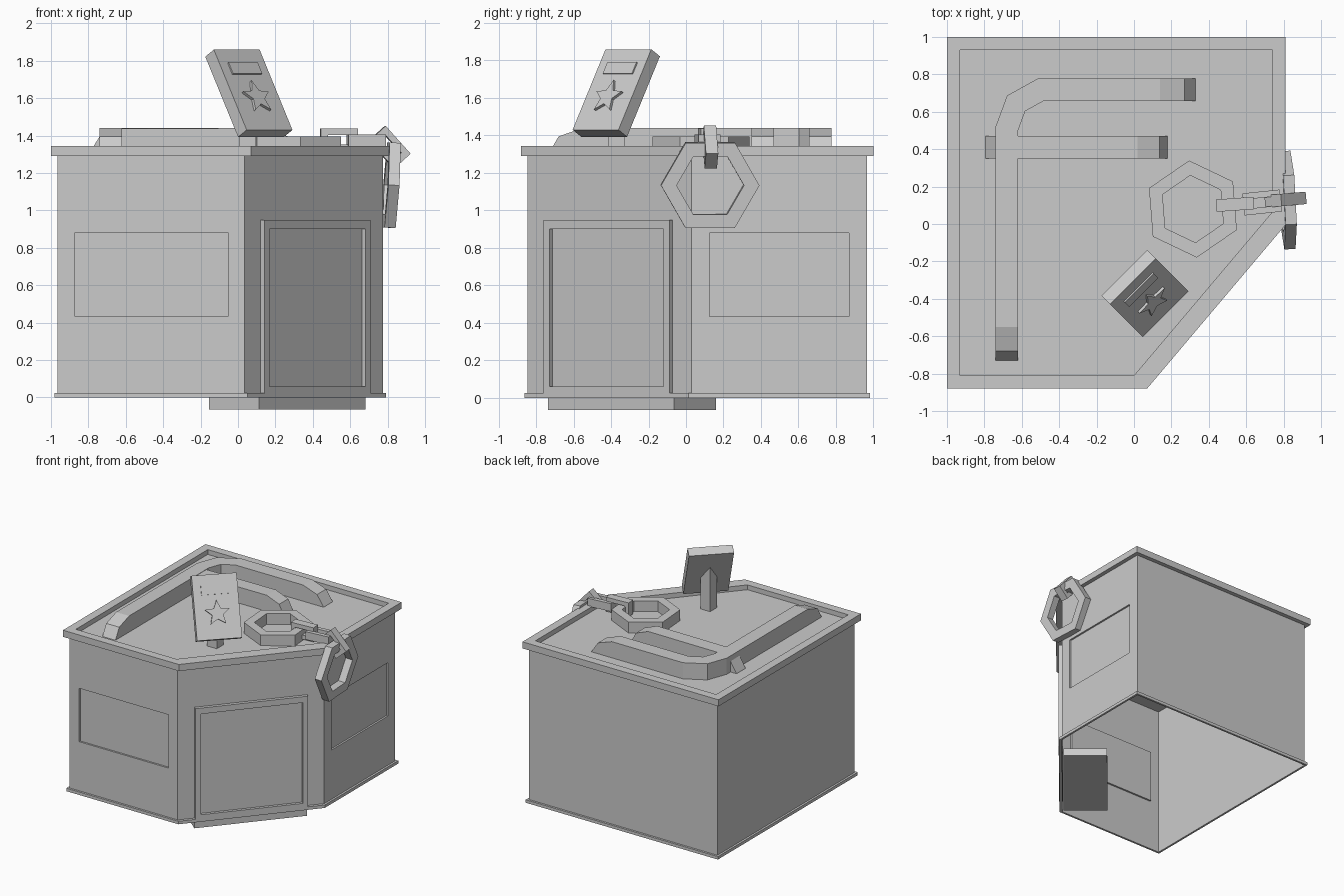
import bpy, bmesh
from math import pi, sin, cos, radians
from mathutils import Matrix, Vector

if "Cube" in bpy.data.objects:
    bpy.data.objects.remove(bpy.data.objects["Cube"])

T = Matrix.Translation


def R(deg, axis):
    return Matrix.Rotation(radians(deg), 4, axis)


def make(name, verts, faces, mat=Matrix(), recalc=True):
    me = bpy.data.meshes.new(name)
    me.from_pydata([mat @ Vector(v) for v in verts], [], faces)
    bm = bmesh.new()
    bm.from_mesh(me)
    bmesh.ops.remove_doubles(bm, verts=bm.verts, dist=1e-5)
    if recalc:
        bmesh.ops.recalc_face_normals(bm, faces=bm.faces)
    bm.to_mesh(me)
    bm.free()
    ob = bpy.data.objects.new(name, me)
    bpy.context.collection.objects.link(ob)
    return ob


def prism(name, poly, z0, z1, mat=Matrix(), bottom=True):
    n = len(poly)
    verts = [(x, y, z) for z in (z0, z1) for x, y in poly]
    faces = [(i, (i + 1) % n, n + (i + 1) % n, n + i) for i in range(n)]
    faces.append(tuple(range(n, 2 * n)))
    if bottom:
        faces.append(tuple(reversed(range(n))))
    return make(name, verts, faces, mat)


def frame(name, outer, inner, z0, z1, mat=Matrix()):
    """Closed ring between two matching outlines."""
    n = len(outer)
    loops = [(outer, z0), (outer, z1), (inner, z1), (inner, z0)]
    verts = [(x, y, z) for p, z in loops for x, y in p]
    faces = [(a * n + i, a * n + (i + 1) % n, (a + 1) % 4 * n + (i + 1) % n, (a + 1) % 4 * n + i)
             for a in range(4) for i in range(n)]
    return make(name, verts, faces, mat)


def rect(x0, x1, y0, y1):
    return [(x0, y0), (x1, y0), (x1, y1), (x0, y1)]


def box2(w, h):
    return rect(-w / 2, w / 2, -h / 2, h / 2)


def ngon(r, n=6, turn=0.0):
    return [(r * cos(turn + 2 * pi * i / n), r * sin(turn + 2 * pi * i / n)) for i in range(n)]


def plan(d):
    """Corner-cut building outline grown by d, counter-clockwise from front left."""
    return [(-0.965 - d, -0.845 - d), (0.035 + d, -0.845 - d), (0.775 + d, 0.03 - d),
            (0.775 + d, 0.965 + d), (-0.965 - d, 0.965 + d)]


FLOOR, EAVE, TOP = 1.305, 1.29, 1.345

# Walls: open at the bottom, with shallow recessed windows in front and right walls
verts, faces = [], []
P = plan(0)
windows = {0: (0.09, 0.915), 2: (0.095, 0.84)}
for i in range(5):
    a, b = Vector(P[i]), Vector(P[(i + 1) % 5])
    L = (b - a).length
    t = (b - a) / L
    inward = Vector((-t.y, t.x))

    def add(pts, depth=0.0):
        k = len(verts)
        for s, z in pts:
            q = a + t * s + inward * depth
            verts.append((q.x, q.y, z))
        return list(range(k, k + 4))

    o = add(rect(0, L, 0, EAVE))
    if i in windows:
        hole = rect(*windows[i], 0.435, 0.88)
        h, d = add(hole), add(hole, 0.015)
        for p, q in ((o, h), (h, d)):
            faces += [(p[j], p[(j + 1) % 4], q[(j + 1) % 4], q[j]) for j in range(4)]
        faces.append(tuple(d))
    else:
        faces.append(tuple(o))
make("walls", verts, faces, recalc=False)

# Roof deck, parapet and base trim
prism("roof_deck", plan(-0.033), EAVE, FLOOR)
frame("parapet", plan(0.035), plan(-0.035), EAVE, TOP)
frame("base_trim", plan(0.017), plan(0), 0, 0.025)

# Door on the cut corner: local x along wall, y up, z outward
a, b = Vector(P[1]), Vector(P[2])
t = (b - a).normalized()
mid = (a + b) / 2
door_m = Matrix(((t.x, 0, t.y, mid.x), (t.y, 0, -t.x, mid.y), (0, 1, 0, 0), (0, 0, 0, 1)))
frame("door_frame", rect(-0.44, 0.44, 0.02, 0.95), rect(-0.398, 0.398, 0.06, 0.90), -0.005, 0.027, door_m)
prism("door_panel", rect(-0.398, 0.398, 0.06, 0.90), -0.005, 0.003, door_m)

# Door step
step_m = door_m @ R(90, 'X')
prism("door_step", rect(-0.44, 0.44, -0.36, -0.01), 0, 0.065, step_m, bottom=False)


# Roof ducts: rectangular section swept along a path with sloped ends
def duct(name, path):
    pts = [Vector(p[:2]) for p in path]
    verts, faces = [], []
    n = len(pts)
    for i, p in enumerate(pts):
        d0 = (p - pts[i - 1]).normalized() if i else (pts[1] - p).normalized()
        d1 = (pts[i + 1] - p).normalized() if i < n - 1 else d0
        m = (d0 + d1).normalized()
        side = Vector((-m.y, m.x)) * 0.06 / m.dot(d0)
        l, r = p + side, p - side
        verts += [(l.x, l.y, FLOOR), (r.x, r.y, FLOOR), (r.x, r.y, path[i][2]), (l.x, l.y, path[i][2])]
    for i in range(n - 1):
        k = 4 * i
        faces += [(k + j, k + (j + 1) % 4, k + 4 + (j + 1) % 4, k + 4 + j) for j in range(4)]
    faces += [(0, 1, 2, 3), tuple(range(4 * n - 4, 4 * n))]
    make(name, verts, faces)


LOW, MID, HIGH = FLOOR + 0.002, 1.395, 1.44
duct("long_duct", [(-0.68, -0.73, LOW), (-0.68, -0.68, MID), (-0.68, -0.55, HIGH), (-0.68, 0.51, HIGH),
                   (-0.63, 0.645, HIGH), (-0.5, 0.717, HIGH), (0.14, 0.717, HIGH),
                   (0.27, 0.717, MID), (0.33, 0.717, LOW)])
duct("short_duct", [(-0.795, 0.41, LOW), (-0.74, 0.41, MID), (-0.64, 0.41, HIGH - 0.003),
                    (0.02, 0.41, HIGH), (0.135, 0.41, MID), (0.18, 0.41, LOW)])

# Tilted sign board with raised star and plate
u = Vector((1, 1, 0)).normalized()
n = Vector((0.612, -0.612, 0.5)).normalized()
v = n.cross(u)
c = Vector((0.081, -0.395, 1.645))
sign_m = Matrix((u, v, n)).transposed().to_4x4()
sign_m.translation = c
prism("sign_board", box2(0.346, 0.496), -0.075, 0, sign_m)
star = [((0.1 if i % 2 == 0 else 0.045) * sin(i * pi / 5),
         (0.1 if i % 2 == 0 else 0.045) * cos(i * pi / 5)) for i in range(10)]
prism("sign_star", star, -0.01, 0.015, sign_m @ T((0, -0.05, 0)))
prism("sign_plate", box2(0.22, 0.07), -0.01, 0.008, sign_m @ T((0, 0.13, 0)))

# Sign post, its top cut to the slope of the board
post = prism("sign_post", rect(0.005, 0.095, -0.415, -0.325), FLOOR - 0.01, 1.6)
for p in post.data.vertices:
    if p.co.z > 1.5:
        q = c - n * 0.04
        p.co.z = q.z - (n.x * (p.co.x - q.x) + n.y * (p.co.y - q.y)) / n.z

# Handcuff rings: one flat on the roof, one hanging over the edge
flat_m = T((0.315, 0.08, 0)) @ R(34.5, 'Z')
frame("flat_cuff", ngon(0.26), ngon(0.18), FLOOR, 1.395, flat_m)
hang = Matrix(((0, 0, 1, 0), (1, 0, 0, 0), (0, 1, 0, 0), (0, 0, 0, 1)))
hang_m = T((0.82, 0.128, 1.135)) @ R(3, 'Z') @ R(3.5, 'Y') @ hang
frame("hanging_cuff", ngon(0.263), ngon(0.18), -0.03, 0.03, hang_m)

# Chain links
for name, mat in (
        ("chain_link_inner", T((0.54, 0.105, 1.378)) @ R(4, 'Z') @ R(90, 'X')),
        ("chain_link_middle", T((0.685, 0.115, 1.372)) @ R(6, 'Z')),
        ("chain_link_outer", T((0.81, 0.13, 1.338)) @ R(5, 'Z') @ R(48, 'Y') @ R(90, 'X'))):
    frame(name, box2(0.2, 0.118), box2(0.125, 0.05), -0.033, 0.033, mat)
